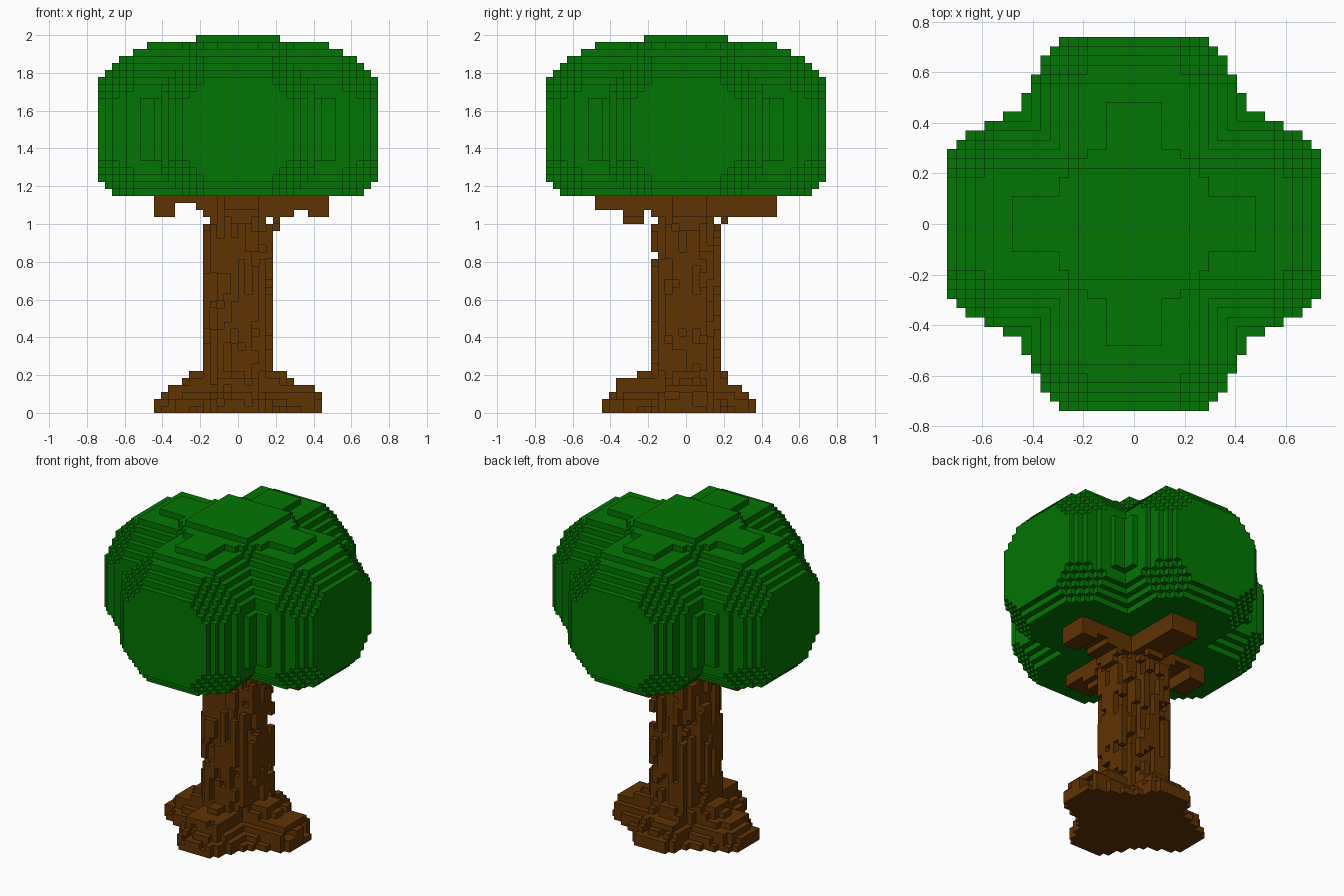
import bpy, bmesh, math, random
from mathutils import Vector

if "Cube" in bpy.data.objects:
    bpy.data.objects.remove(bpy.data.objects["Cube"])

random.seed(7)
V = 2 / 54                      # voxel size
DIRS = [(1, 0), (-1, 0), (0, 1), (0, -1)]


def material(name, rgb):
    m = bpy.data.materials.new(name)
    m.diffuse_color = (*rgb, 1)
    m.use_nodes = True
    m.node_tree.nodes["Principled BSDF"].inputs["Base Color"].default_value = m.diffuse_color
    return m


def voxel_object(name, cells, mat):
    """Mesh the exposed faces of a set of voxel cells."""
    bm = bmesh.new()
    verts = {}

    def vert(p):
        if p not in verts:
            verts[p] = bm.verts.new(Vector(p) * V)
        return verts[p]

    for c in cells:
        for axis in range(3):
            a, b = (axis + 1) % 3, (axis + 2) % 3
            for side in (0, 1):
                n = list(c)
                n[axis] += 2 * side - 1
                if tuple(n) in cells:
                    continue
                ring = []
                for da, db in ((0, 0), (1, 0), (1, 1), (0, 1)):
                    p = list(c)
                    p[axis] += side
                    p[a] += da
                    p[b] += db
                    ring.append(vert(tuple(p)))
                bm.faces.new(ring if side else ring[::-1])
    me = bpy.data.meshes.new(name)
    bm.to_mesh(me)
    bm.free()
    me.materials.append(mat)
    ob = bpy.data.objects.new(name, me)
    bpy.context.collection.objects.link(ob)


def in_ball(p, ball):
    """Faceted ball: three crossed cylinders with the corners cut off."""
    x, y, z, r = ball
    a, b, c = abs(p[0] - x), abs(p[1] - y), abs(p[2] - z)
    return max(math.hypot(a, b), math.hypot(b, c), math.hypot(a, c)) < r and a + b + c < 1.732 * r


# Leaf canopy: four clipped balls around a taller central ball
balls = [(0.36 * dx, 0.36 * dy, 1.5, 0.457) for dx, dy in DIRS] + [(0, 0, 1.5, 0.526)]
canopy = set()
for i in range(-20, 20):
    for j in range(-20, 20):
        for k in range(31, 54):
            p = ((i + .5) * V, (j + .5) * V, (k + .5) * V)
            if any(in_ball(p, b) for b in balls):
                canopy.add((i, j, k))

# Trunk: rough round column, bark broken into short vertical strips
trunk = set()
for i in range(-6, 6):
    for j in range(-6, 6):
        r = math.hypot(i + .5, j + .5)
        keep, run = True, 0
        for k in range(0, 32):
            if run == 0:
                keep, run = random.random() < 0.55, random.randint(1, 4)
            run -= 1
            if r < 4.1 or (r < 5.15 and keep and k < 27):
                trunk.add((i, j, k))


def place(d, u, w, k):
    """Add a cell u steps out along direction d and w steps sideways."""
    x = u if sum(d) > 0 else -1 - u
    trunk.add((x, w, k) if d[0] else (w, x, k))


# Roots: four ragged flares, reach listed per layer from the ground up
ROOTS = [[12, 12, 12, 11, 8, 7], [12, 12, 11, 10, 8, 7],
         [10, 10, 9, 8, 6, 6], [12, 12, 11, 10, 10, 7]]
for d, reaches in zip(DIRS, ROOTS):
    for k, length in enumerate(reaches):
        for w in range(-6, 6):
            side = abs(w + .5)
            reach = length - 0.09 * side ** 2.4 - random.choice((0, 0, 1, 2)) * (k > 0 and side > 1)
            for u in range(0, 12):
                if u < reach and side < 5.6 - 0.75 * k:
                    place(d, u, w, k)

# Branches: four stubs under the canopy, lowest layer listed per step outward
BRANCHES = [[26, 28, 28, 29, 29, 28, 28, 28], [29, 30, 30, 30, 28, 28, 28],
            [27, 28, 28, 28, 28, 28, 28, 28], [29, 27, 27, 27, 29, 29, 29, 29]]
for d, lows in zip(DIRS, BRANCHES):
    for n, low in enumerate([28, 28] + lows):
        for w in range(-2, 3):
            for k in range(low + (abs(w) == 2 and low < 28), 31):
                place(d, n + 3, w, k)

voxel_object("leaf_canopy", canopy, material("leaf green", (0.001, 0.178, 0.001)))
voxel_object("trunk", trunk, material("bark brown", (0.116, 0.033, 0.001)))
